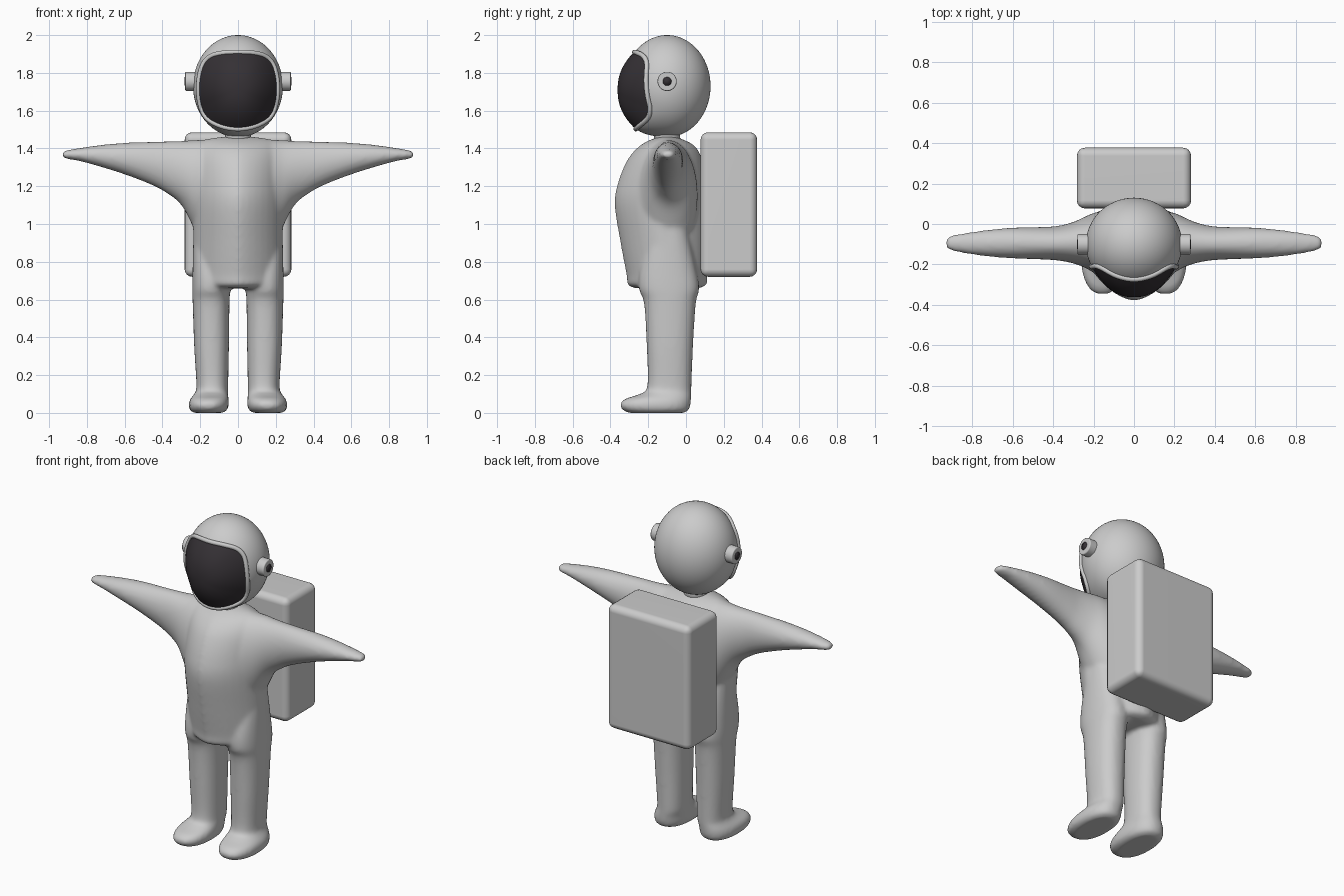
import bpy, bmesh, math
from mathutils import Vector, Matrix

if "Cube" in bpy.data.objects:
    bpy.data.objects.remove(bpy.data.objects["Cube"])


def spline(rows, n=5):
    """Catmull-Rom interpolation through rows of numbers."""
    pts = [Vector(r) for r in rows]
    out = []
    for i in range(len(pts) - 1):
        p0, p1, p2 = pts[max(i - 1, 0)], pts[i], pts[i + 1]
        p3 = pts[min(i + 2, len(pts) - 1)]
        for k in range(n):
            t = k / n
            out.append(0.5 * (2 * p1 + (p2 - p0) * t + (2 * p0 - 5 * p1 + 4 * p2 - p3) * t * t
                              + (3 * p1 - p0 - 3 * p2 + p3) * t ** 3))
    return out + [pts[-1]]


def loft(bm, rows, place, p=2.0, seg=40):
    """Closed loft of superelliptic rings; a row is (t, a0, a1, b0, b1) with min/max extents."""
    rings = []
    for t, a0, a1, b0, b1 in spline(rows):
        ring = []
        for i in range(seg):
            c, s = math.cos(2 * math.pi * i / seg), math.sin(2 * math.pi * i / seg)
            a = (a0 + a1) / 2 + (a1 - a0) / 2 * math.copysign(abs(c) ** (2 / p), c)
            b = (b0 + b1) / 2 + (b1 - b0) / 2 * math.copysign(abs(s) ** (2 / p), s)
            ring.append(bm.verts.new(place(t, a, b)))
        rings.append(ring)
    for r, q in zip(rings, rings[1:]):
        for i in range(seg):
            bm.faces.new((r[i], r[(i + 1) % seg], q[(i + 1) % seg], q[i]))
    bm.faces.new(rings[0])
    bm.faces.new(rings[-1])


def finish(name, bm, mat=None):
    bmesh.ops.recalc_face_normals(bm, faces=bm.faces)
    me = bpy.data.meshes.new(name)
    bm.to_mesh(me)
    bm.free()
    ob = bpy.data.objects.new(name, me)
    bpy.context.collection.objects.link(ob)
    for f in me.polygons:
        f.use_smooth = True
    if mat:
        me.materials.append(mat)
    return ob


dark = bpy.data.materials.new("dark_glass")
dark.diffuse_color = (0.035, 0.03, 0.035, 1)
dark.use_nodes = True
dark.node_tree.nodes["Principled BSDF"].inputs["Base Color"].default_value = dark.diffuse_color

# Suit: torso, arms and legs fused into one smooth skin
torso = [(0.66, -.20, .20, -.27, .07), (0.68, -.23, .23, -.31, .11), (0.73, -.238, .238, -.315, .113),
         (0.90, -.238, .238, -.347, .115), (1.10, -.24, .24, -.378, .11), (1.22, -.24, .24, -.36, .10),
         (1.34, -.24, .24, -.31, .085), (1.41, -.225, .225, -.25, .05), (1.445, -.18, .18, -.19, -.01),
         (1.462, -.08, .08, -.14, -.06)]
arm = [(.12, -.25, .06, .82, 1.45), (.18, -.25, .06, .88, 1.447), (.235, -.22, .04, .98, 1.444),
       (.30, -.195, .01, 1.10, 1.44), (.38, -.18, -.01, 1.165, 1.438), (.465, -.175, -.015, 1.21, 1.435),
       (.60, -.17, -.018, 1.262, 1.43), (.73, -.16, -.03, 1.303, 1.418), (.84, -.145, -.045, 1.333, 1.402),
       (.91, -.13, -.058, 1.345, 1.39), (.93, -.115, -.073, 1.355, 1.38)]
leg = [(0.0, .08, .235, -.30, -.01), (.015, .058, .255, -.335, .015), (.045, .048, .262, -.35, .024),
       (.075, .05, .252, -.32, .027), (.10, .052, .232, -.245, .028), (.14, .052, .22, -.205, .029),
       (.35, .048, .232, -.208, .037), (.58, .045, .24, -.222, .052), (.66, .042, .242, -.25, .07),
       (.78, .05, .24, -.24, .05), (1.0, .08, .235, -.18, .0)]
bm = bmesh.new()
loft(bm, torso, lambda t, a, b: (a, b, t), 1.6)
for s in (1, -1):
    loft(bm, arm, lambda t, a, b: (s * t, a, b), 2.0)
    loft(bm, leg, lambda t, a, b: (s * a, b, t), 2.3)
suit = finish("suit", bm)
rm = suit.modifiers.new("fuse", "REMESH")
rm.mode = "VOXEL"
rm.voxel_size = 0.011
rm.use_smooth_shade = True
sm = suit.modifiers.new("soften", "SMOOTH")
sm.factor = 0.5
sm.iterations = 12

# Neck
bm = bmesh.new()
bmesh.ops.create_cone(bm, cap_ends=True, segments=32, radius1=.075, radius2=.06, depth=.1,
                      matrix=Matrix.Translation((0, -.1, 1.47)))
finish("neck", bm)

# Helmet: egg-shaped shell with the chin pushed forward
C, R = Vector((0, -.10, 1.73)), Vector((.238, .23, .27))


def chin(z):
    return -.04 * min(1, max(0, (1.62 - z) / .12))


def helmet_y(x, z):
    k = 1 - (x / R.x) ** 2 - ((z - C.z) / R.z) ** 2
    return C.y - R.y * math.sqrt(max(0, k)) + chin(z)


bm = bmesh.new()
bmesh.ops.create_uvsphere(bm, u_segments=64, v_segments=40, radius=1)
for v in bm.verts:
    front = max(0, -v.co.y)
    v.co = Vector((v.co.x * R.x, v.co.y * R.y, v.co.z * R.z)) + C
    if front > 0:
        v.co.y += chin(v.co.z) * min(1, front * 2.5)
        if (v.co.x / .19) ** 2 + ((v.co.z - 1.71) / .18) ** 2 < 1:
            v.co.y += .03
finish("helmet", bm)

# Visor: dome spanned over the face opening
half = [(0, 1.91), (.08, 1.906), (.15, 1.885), (.192, 1.83), (.21, 1.73), (.20, 1.63),
        (.165, 1.56), (.09, 1.518), (0, 1.503)]
outline = spline(half + [(-x, z) for x, z in half[-2::-1]], 4)[:-1]
bm = bmesh.new()
mid, tip, steps = Vector((0, 1.71)), -.362, 14
rings = []
for j in range(1, steps + 1):
    s = j / steps
    ring = []
    for q in outline:
        x, z = mid + (q - mid) * s
        edge = helmet_y(*q) - .004
        ring.append(bm.verts.new((x, tip + (edge - tip) * s ** 2.3, z)))
    rings.append(ring)
n = len(outline)
top = bm.verts.new((0, tip, mid.y))
for i in range(n):
    k = (i + 1) % n
    bm.faces.new((top, rings[0][i], rings[0][k]))
    for r, q in zip(rings, rings[1:]):
        bm.faces.new((r[i], q[i], q[k], r[k]))
visor = finish("visor", bm, dark)
if visor.data.polygons[0].normal.y > 0:
    visor.data.flip_normals()

# Visor rim
cu = bpy.data.curves.new("visor_rim", "CURVE")
cu.dimensions = "3D"
cu.bevel_depth = .013
cu.bevel_resolution = 3
sp = cu.splines.new("POLY")
sp.points.add(n - 1)
for pt, (x, z) in zip(sp.points, outline):
    pt.co = (x, helmet_y(x, z) - .002, z, 1)
sp.use_cyclic_u = True
sp.use_smooth = True
bpy.context.collection.objects.link(bpy.data.objects.new("visor_rim", cu))

# Ear units with dark centres
for s, side in ((1, "left"), (-1, "right")):
    for name, r, x0, x1, mat in (("ear_unit", .051, .20, .28, None), ("ear_centre", .023, .25, .282, dark)):
        bm = bmesh.new()
        m = Matrix.Translation((s * (x0 + x1) / 2, -.1, 1.755)) @ Matrix.Rotation(math.pi / 2, 4, "Y")
        bmesh.ops.create_cone(bm, cap_ends=True, segments=32, radius1=r, radius2=r, depth=x1 - x0, matrix=m)
        ob = finish(f"{name}_{side}", bm, mat)
        if mat is None:
            bv = ob.modifiers.new("bevel", "BEVEL")
            bv.width = .007
            bv.segments = 2
            bv.harden_normals = True

# Backpack
bm = bmesh.new()
bmesh.ops.create_cube(bm, size=1, matrix=Matrix.Translation((0, .227, 1.103))
                      @ Matrix.Diagonal((.565, .30, .765, 1)))
bmesh.ops.bevel(bm, geom=bm.edges[:], offset=.04, segments=4, profile=.5, affect="EDGES")
pack = finish("backpack", bm)
pack.modifiers.new("normals", "WEIGHTED_NORMAL")
